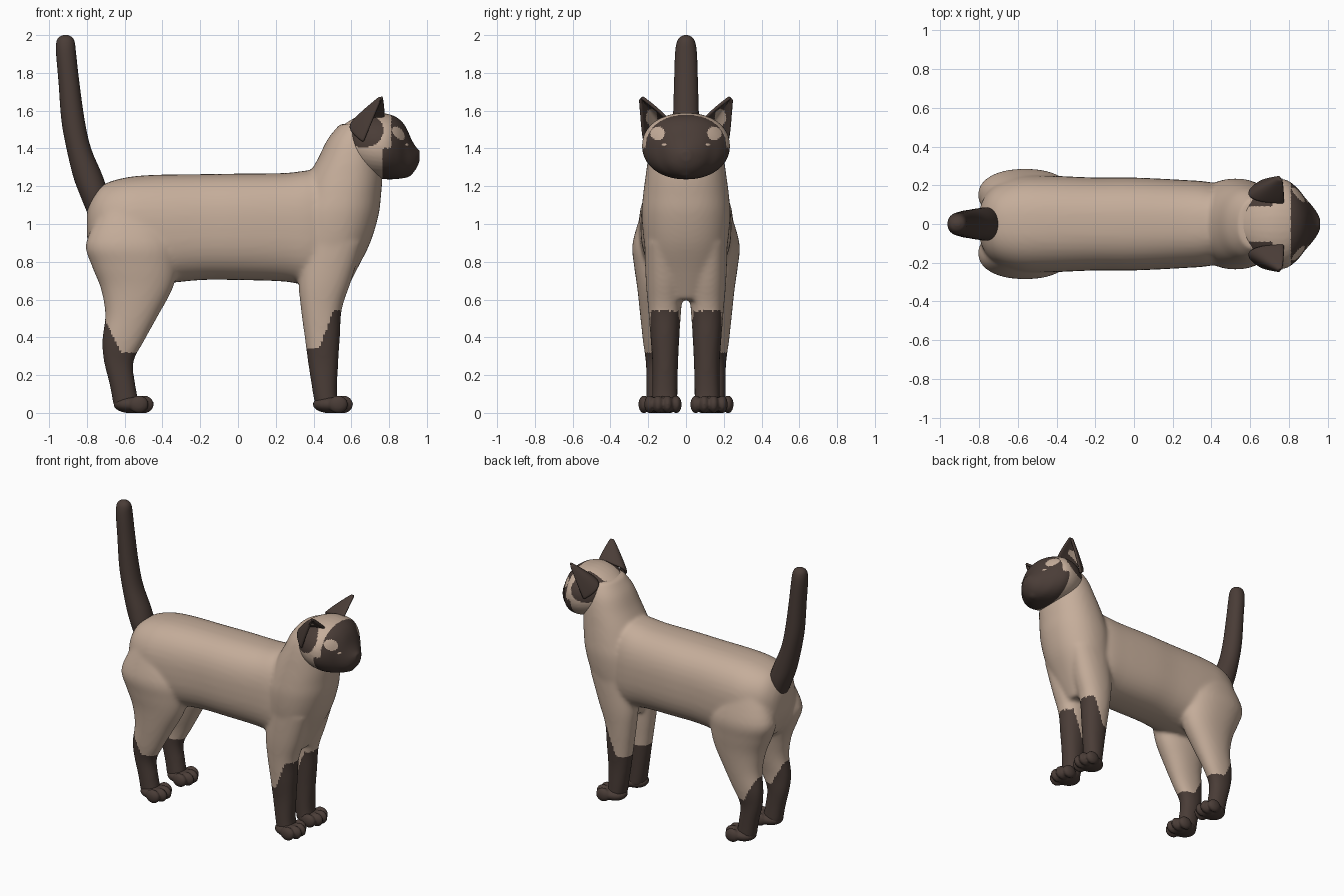
import bpy, bmesh, math
from mathutils import Vector, Matrix

if "Cube" in bpy.data.objects:
    bpy.data.objects.remove(bpy.data.objects["Cube"])


def material(name, rgb):
    m = bpy.data.materials.new(name)
    m.diffuse_color = (*rgb, 1)
    m.use_nodes = True
    m.node_tree.nodes["Principled BSDF"].inputs["Base Color"].default_value = m.diffuse_color
    return m


TAN = material("tan_fur", (0.56, 0.42, 0.325))
DARK = material("dark_brown_fur", (0.068, 0.046, 0.038))


def catmull(rows, steps):
    """Smoothly interpolate the rows of a section table."""
    out = []
    for i in range(len(rows) - 1):
        p0, p1, p2 = rows[max(i - 1, 0)], rows[i], rows[i + 1]
        p3 = rows[min(i + 2, len(rows) - 1)]
        for s in range(steps):
            t = s / steps
            out.append([0.5 * (2 * b + (c - a) * t + (2 * a - 5 * b + 4 * c - d) * t * t
                               + (3 * b - a - 3 * c + d) * t ** 3)
                        for a, b, c, d in zip(p0, p1, p2, p3)])
    return out + [list(rows[-1])]


def loft(bm, rows, axis, power=2.2, n=40, steps=4):
    """Rows are (position, a0, a1, y0, y1); a is z for axis x, and x for axis z."""
    rings = []
    for t, a0, a1, y0, y1 in catmull(rows, steps):
        ring = []
        for k in range(n):
            c, s = math.cos(k * math.tau / n), math.sin(k * math.tau / n)
            a = (a0 + a1) / 2 + (a1 - a0) / 2 * math.copysign(abs(c) ** (2 / power), c)
            y = (y0 + y1) / 2 + (y1 - y0) / 2 * math.copysign(abs(s) ** (2 / power), s)
            ring.append(bm.verts.new((t, y, a) if axis == 'x' else (a, y, t)))
        rings.append(ring)
    for r, q in zip(rings, rings[1:]):
        for k in range(n):
            bm.faces.new((r[k], r[(k + 1) % n], q[(k + 1) % n], q[k]))
    bm.faces.new(rings[0])
    bm.faces.new(rings[-1])


def ball(bm, centre, radii):
    bmesh.ops.create_uvsphere(bm, u_segments=20, v_segments=12, radius=1,
                              matrix=Matrix.Translation(centre) @ Matrix.Diagonal((*radii, 1)))


def finish(name, bm, rule, voxel=0, smooth=0, solid=0):
    """Make the object, fuse its pieces, and colour the faces by rule (True = dark)."""
    bmesh.ops.recalc_face_normals(bm, faces=bm.faces)
    me = bpy.data.meshes.new(name)
    bm.to_mesh(me)
    bm.free()
    ob = bpy.data.objects.new(name, me)
    bpy.context.collection.objects.link(ob)
    if solid:
        m = ob.modifiers.new("thickness", 'SOLIDIFY')
        m.thickness, m.offset = solid, 0
        ob.modifiers.new("round", 'SUBSURF').levels = 1
    if voxel:
        m = ob.modifiers.new("fuse", 'REMESH')
        m.mode, m.voxel_size = 'VOXEL', voxel
    if smooth:
        m = ob.modifiers.new("soften", 'SMOOTH')
        m.factor, m.iterations = 0.5, smooth
    dg = bpy.context.evaluated_depsgraph_get()
    new = bpy.data.meshes.new_from_object(ob.evaluated_get(dg))
    ob.modifiers.clear()
    ob.data = new
    new.materials.clear()
    new.materials.append(TAN)
    new.materials.append(DARK)
    for p in new.polygons:
        p.material_index = int(rule(p.center, p.normal))
        p.use_smooth = True
    return ob


def mirrored(rows, side):
    return [(t, a0, a1, side * y0, side * y1) for t, a0, a1, y0, y1 in rows]


def sym(rows):
    return [(t, a0, a1, -y, y) for t, a0, a1, y in rows]


def all_dark(c, n):
    return True


# Body: trunk, chest with neck, and four legs fused together
TRUNK = [(-.80, .93, 1.06, .06), (-.78, .86, 1.13, .13), (-.72, .75, 1.205, .20),
         (-.6, .69, 1.245, .245), (-.45, .68, 1.26, .25), (-.2, .703, 1.264, .24),
         (0, .703, 1.267, .24), (.25, .695, 1.27, .228), (.4, .67, 1.285, .215),
         (.55, .70, 1.26, .17)]
CHEST = [(.60, .37, .55, .10), (.75, .315, .625, .19), (.9, .3, .70, .222),
         (1.05, .3, .745, .235), (1.15, .33, .757, .228), (1.25, .37, .765, .215),
         (1.35, .425, .76, .20), (1.45, .475, .75, .175), (1.53, .54, .72, .13)]
HIND = [(1.08, -.72, -.42, .06, .23), (.9, -.805, -.33, .02, .283), (.78, -.775, -.32, .012, .275),
        (.66, -.727, -.345, .03, .258), (.52, -.703, -.42, .06, .243), (.38, -.72, -.497, .09, .228),
        (.27, -.71, -.553, .095, .213), (.15, -.68, -.543, .095, .21), (.03, -.658, -.52, .09, .21)]
FORE = [(.9, .35, .66, .03, .22), (.7, .322, .6, .015, .213), (.55, .333, .55, .025, .2),
        (.4, .353, .54, .035, .188), (.25, .373, .53, .042, .178), (.1, .397, .525, .045, .18),
        (.03, .41, .54, .045, .18)]


def body_rule(c, n):
    if c.x < 0:
        return c.z < .32 + 2 * max(0, -.62 - c.x)
    return c.z < min(.54, .34 + 2.7 * max(0, c.x - .43))


bm = bmesh.new()
loft(bm, sym(TRUNK), 'x', 2.5)
loft(bm, sym(CHEST), 'z', 2.2)
for side in (-1, 1):
    loft(bm, mirrored(HIND, side), 'z')
    loft(bm, mirrored(FORE, side), 'z')
finish("body", bm, body_rule, 0.012, 12)

# Paws: a pad and four round toes
for side, label in ((-1, "right"), (1, "left")):
    for kind, x, y in (("front", .5, .122), ("hind", -.555, .153)):
        bm = bmesh.new()
        ball(bm, (x - .01, side * y, .045), (.095, .08, .047))
        for k, (dy, dx) in enumerate(((-.07, .03), (-.025, .057), (.025, .057), (.07, .03))):
            ball(bm, (x + dx, side * y + dy, .045), (.052, .029, .047))
        finish(f"{kind}_paw_{label}", bm, all_dark, 0.008, 2)

# Head with muzzle, chin and nose
HEAD = [(.55, 1.36, 1.52, .11), (.62, 1.29, 1.563, .185), (.70, 1.25, 1.587, .225),
        (.78, 1.237, 1.585, .23), (.84, 1.238, 1.565, .19), (.885, 1.245, 1.52, .135),
        (.92, 1.265, 1.445, .095), (.945, 1.295, 1.405, .06), (.962, 1.335, 1.39, .025)]


def head_rule(c, n):
    y = abs(c.y)
    ear_base = y > .09 and ((c.x - .665) / .105) ** 2 + ((c.z - 1.495) / .09) ** 2 < 1
    brow = ((y - .15) / .038) ** 2 + ((c.z - 1.48) / .035) ** 2 < 1
    mask = c.x > .81 or (c.x > .765 and c.z < 1.40)
    return ear_base or (mask and not brow)


bm = bmesh.new()
loft(bm, sym(HEAD), 'x', 2.15)
ball(bm, (.875, 0, 1.283), (.055, .06, .04))
ball(bm, (.935, 0, 1.372), (.028, .026, .024))
for side in (-1, 1):
    ball(bm, (.9, side * .042, 1.332), (.045, .052, .04))
finish("head", bm, head_rule, 0.008, 5)

# Eyes
for side, label in ((-1, "right"), (1, "left")):
    bm = bmesh.new()
    ball(bm, (.877, side * .098, 1.418), (.027, .034, .016))
    finish(f"eye_{label}", bm, lambda c, n: False)

# Ears: cupped shells opening forward and outward, with a pale inside
for side, label in ((-1, "right"), (1, "left")):
    inner, back, outer = Vector((.775, .105, 1.56)), Vector((.48, .12, 1.56)), Vector((.665, .222, 1.43))
    tip, mid = Vector((.762, .238, 1.668)), Vector((.71, .165, 1.52))
    bm = bmesh.new()
    grid = []
    for i in range(13):
        v = i / 12
        row = []
        for j in range(17):
            u = j / 16
            base = inner * (1 - u) ** 2 + back * 2 * u * (1 - u) + outer * u * u
            p = mid.lerp(tip, v) + (base - mid) * (1 - .93 * v ** 1.2)
            row.append(bm.verts.new((p.x, side * p.y, p.z)))
        grid.append(row)
    for r, q in zip(grid, grid[1:]):
        for j in range(16):
            bm.faces.new((r[j], r[j + 1], q[j + 1], q[j]))

    def ear_rule(c, n):
        pale = ((abs(c.y) - .182) / .03) ** 2 + ((c.z - 1.565) / .045) ** 2 < 1
        return not (pale and n.x > .15)

    finish(f"ear_{label}", bm, ear_rule, solid=0.018)

# Tail: upright and tapering to a round tip
TAIL = [(1.04, -.79, -.70, .07), (1.15, -.835, -.69, .085), (1.25, -.872, -.715, .082),
        (1.4, -.908, -.778, .074), (1.55, -.935, -.812, .069), (1.75, -.95, -.84, .063),
        (1.9, -.963, -.857, .058), (1.96, -.962, -.864, .049), (1.987, -.95, -.877, .034),
        (2.0, -.925, -.90, .01)]
bm = bmesh.new()
loft(bm, sym(TAIL), 'z', 2.1)
finish("tail", bm, all_dark)
